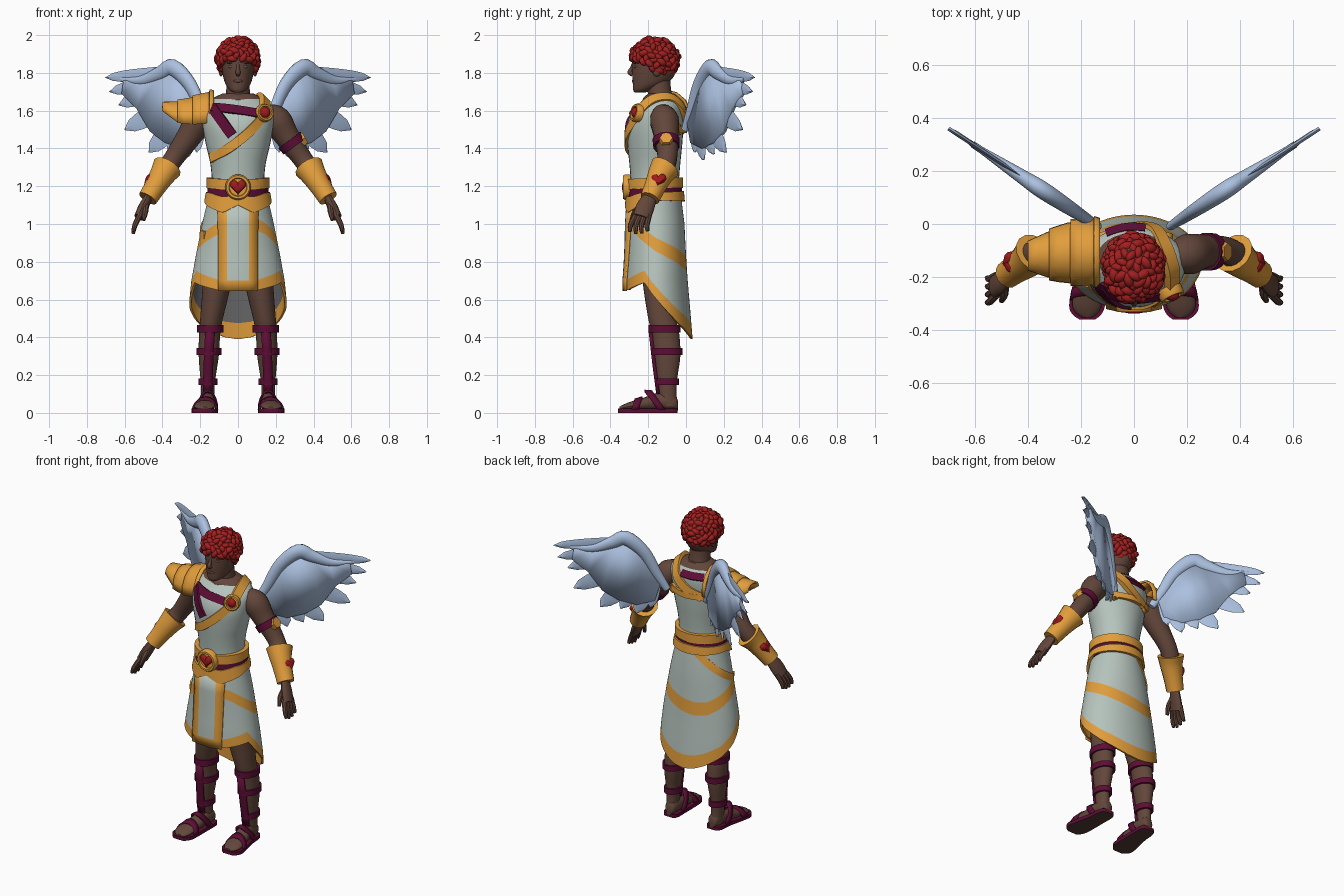
import bpy, bmesh, math, random
from math import sin, cos, pi, radians
from mathutils import Vector, Matrix

if "Cube" in bpy.data.objects:
    bpy.data.objects.remove(bpy.data.objects["Cube"], do_unlink=True)
random.seed(4)
COLOURS = {"skin": (.125, .062, .043), "hair_red": (.36, .014, .014), "cloth": (.47, .55, .51),
           "gold": (.76, .34, .045), "maroon": (.11, .004, .036), "ruby": (.36, .01, .012),
           "feather_blue": (.41, .53, .74), "lining_grey": (.14, .14, .14), "dark_brown": (.085, .045, .034)}
MATS, made = {}, []
for key, rgb in COLOURS.items():
    m = bpy.data.materials.new(key)
    m.use_nodes = True
    m.diffuse_color = (*rgb, 1)
    m.node_tree.nodes["Principled BSDF"].inputs["Base Color"].default_value = (*rgb, 1)
    MATS[key] = m


def finish(name, bm, mats, solid=0):
    bmesh.ops.recalc_face_normals(bm, faces=bm.faces[:])
    me = bpy.data.meshes.new(name)
    bm.to_mesh(me)
    bm.free()
    ob = bpy.data.objects.new(name, me)
    bpy.context.scene.collection.objects.link(ob)
    for k in mats.split():
        me.materials.append(MATS[k])
    if solid:
        mod = ob.modifiers.new("thickness", "SOLIDIFY")
        mod.thickness, mod.offset = solid, 0
    made.append(ob)


def grid(name, rows, mats, rule=None, wrap_u=True, wrap_v=False, cap=False, solid=0):
    bm = bmesh.new()
    vs = [[bm.verts.new(p) for p in r] for r in rows]
    nr, nc = len(vs), len(vs[0])
    for i in range(nr if wrap_v else nr - 1):
        for j in range(nc if wrap_u else nc - 1):
            a, b, k = vs[i], vs[(i + 1) % nr], (j + 1) % nc
            f = bm.faces.new((a[j], a[k], b[k], b[j]))
            f.material_index = int(rule(i, f.calc_center_median())) if rule else 0
    if cap:
        for r in (vs[0], vs[-1]):
            f = bm.faces.new(r)
            f.material_index = int(rule(-1, f.calc_center_median())) if rule else 0
    finish(name, bm, mats, solid)


def spline(keys, k=4):
    out, n = [], len(keys)
    for i in range(n - 1):
        a, b, c, d = (keys[max(0, min(n - 1, i + o))] for o in (-1, 0, 1, 2))
        for s in range(k):
            t = s / k
            out.append(tuple(q + t * (r - p) / 2 + t * t * (p - 2.5 * q + 2 * r - w / 2)
                             + t ** 3 * (w - p + 3 * (q - r)) / 2 for p, q, r, w in zip(a, b, c, d)))
    return out + [tuple(keys[-1])]


def lerp(table, t):
    tab = sorted(table)
    t = max(tab[0][0], min(tab[-1][0], t))
    for a, b in zip(tab, tab[1:]):
        if t <= b[0]:
            f = (t - a[0]) / (b[0] - a[0])
            return [p + (q - p) * f for p, q in zip(a, b)][1:]


def ring(z, cx, cy, rx, ry, n=32):
    return [Vector((cx + rx * sin(2 * pi * j / n), cy - ry * cos(2 * pi * j / n), z)) for j in range(n)]


def loft(name, keys, mats, k=4, rule=None):
    grid(name, [ring(*q) for q in spline(keys, k)], mats, rule, cap=True)


def tube(name, keys, mat, ref=(0, 1, 0), thick=1, n=14, k=4):
    q = spline(keys, k)
    rows = []
    for i, p in enumerate(q):
        t = Vector(q[min(i + 1, len(q) - 1)][:3]) - Vector(q[max(i - 1, 0)][:3])
        side = t.cross(Vector(ref)).normalized()
        up = side.cross(t).normalized()
        rows.append([Vector(p[:3]) + p[3] * (side * cos(2 * pi * j / n) + up * sin(2 * pi * j / n) * thick)
                     for j in range(n)])
    grid(name, rows, mat, cap=True)


def ribbon(name, pts, w, mat, lift=.012):
    q = [Vector(p) for p in spline(pts, 6)]
    rows = []
    for i, p in enumerate(q):
        t = q[min(i + 1, len(q) - 1)] - q[max(i - 1, 0)]
        nrm = (p - Vector((0, -.15, min(p.z, 1.52)))).normalized()
        s = t.cross(nrm).normalized() * w / 2
        rows.append([p - s - nrm * .02, p + s - nrm * .02, p + s + nrm * lift, p - s + nrm * lift])
    grid(name, rows, mat, cap=True)


def ball(name, loc, size, mat):
    bm = bmesh.new()
    bmesh.ops.create_uvsphere(bm, u_segments=18, v_segments=12, radius=1,
                              matrix=Matrix.Translation(loc) @ Matrix.Diagonal((*size, 1)))
    finish(name, bm, mat)


def facing(loc, normal):
    return Matrix.Translation(loc) @ Vector(normal).to_track_quat("Z", "Y").to_matrix().to_4x4()


def medallion(name, loc, normal, r):
    turn = facing(loc, normal)
    prof = [(r, -.02), (r, .008), (r * .9, .018), (r * .72, .018), (r * .66, .006), (.001, .006)]
    grid(name, [[turn @ Vector((a * cos(j * pi / 14), a * sin(j * pi / 14), h)) for j in range(28)]
                for a, h in prof], "gold", cap=True)


def heart(name, loc, normal, r):
    turn, a = facing(loc, normal), [j * pi / 16 for j in range(32)]
    out = [(sin(t) ** 3, (13 * cos(t) - 5 * cos(2 * t) - 2 * cos(3 * t) - cos(4 * t)) / 16 + .1) for t in a]
    grid(name, [[turn @ Vector((x * r * s, y * r * s, h * r)) for x, y in out]
                for s, h in ((1, -.5), (1, .1), (.85, .3), (.5, .4), (.02, .43))], "ruby", cap=True)


# Torso with tunic
BODY = [(1.10, -.165, .16, .133), (1.22, -.165, .14, .128), (1.32, -.165, .147, .135), (1.42, -.165, .17, .145),
        (1.52, -.163, .188, .15), (1.60, -.147, .193, .137), (1.65, -.13, .158, .105), (1.69, -.13, .085, .07)]
loft("tunic_top", [(z, 0, cy, rx, ry) for z, cy, rx, ry in BODY], "cloth skin", rule=lambda i, c: c.z > 1.66)


def chest(x, z, side=-1):
    cy, rx, ry = lerp(BODY, z)
    return (x, cy + side * ry * math.sqrt(max(0, 1 - (x / rx) ** 2)), z)


ribbon("gold_sash", [chest(x, z) for x, z in ((.14, 1.58), (.05, 1.48), (-.05, 1.4), (-.14, 1.35))], .05, "gold")
ribbon("maroon_sash", [chest(x, z) for x, z in ((-.13, 1.61), (-.08, 1.54), (-.03, 1.47))], .055, "maroon")
ribbon("maroon_chest_band", [chest(x, z) for x, z in ((-.13, 1.615), (-.03, 1.605), (.1, 1.585))], .05, "maroon")
ribbon("maroon_back_collar", [chest(x, 1.625, 1) for x in (-.1, -.03, .04)], .045, "maroon")
ribbon("shoulder_strap", [(.14, -.24, 1.60), (.14, -.17, 1.655), (.11, -.08, 1.66), chest(.07, 1.6, 1),
                          chest(0, 1.54, 1), chest(-.09, 1.5, 1)], .055, "gold", .018)
ribbon("back_bar", [chest(x, 1.5, 1) for x in (-.12, 0, .12)], .035, "gold", .02)
medallion("shoulder_brooch", (.14, -.262, 1.588), (.45, -1, .25), .048)
ball("shoulder_brooch_gem", (.143, -.27, 1.59), (.028, .02, .028), "ruby")

# Head
ball("neck_base", (0, -.135, 1.655), (.1, .095, .045), "skin")
loft("neck", [(1.62, 0, -.125, .075, .07), (1.70, 0, -.14, .063, .063), (1.78, 0, -.15, .06, .065)], "skin")
loft("head", [(1.695, 0, -.245, .022, .025), (1.71, 0, -.228, .045, .052), (1.745, 0, -.19, .068, .092),
              (1.80, 0, -.17, .083, .115), (1.86, 0, -.165, .09, .12), (1.92, 0, -.165, .088, .11),
              (1.965, 0, -.165, .05, .07)], "skin")
tube("nose", [(0, -.28, 1.85, .007), (0, -.288, 1.825, .009), (0, -.297, 1.803, .013), (0, -.282, 1.79, .01)],
     "skin", (1, 0, 0))
ball("lips", (0, -.276, 1.757), (.024, .01, .009), "skin")
for s, tag in ((1, "left"), (-1, "right")):
    ball(tag + "_ear", (s * .09, -.155, 1.815), (.013, .024, .034), "skin")
    ball(tag + "_eye", (s * .036, -.268, 1.832), (.015, .009, .007), "lining_grey")
    ball(tag + "_brow", (s * .038, -.268, 1.852), (.022, .01, .004), "dark_brown")

# Curly hair
bm = bmesh.new()
bmesh.ops.create_icosphere(bm, subdivisions=3, radius=1, matrix=Matrix.Translation((0, -.161, 1.89))
                           @ Matrix.Diagonal((.1, .11, .09, 1)))
for i in range(165):
    h, a = 1 - 2 * (i + .5) / 165, i * 2.39996
    d = Vector((math.sqrt(1 - h * h) * cos(a), math.sqrt(1 - h * h) * sin(a), h))
    p = Vector((0, -.166, 1.876)) + Vector((d.x * .102, d.y * .116, d.z * .099)) * random.uniform(.95, 1.05)
    if p.z > lerp([(-1, 1.875), (-.5, 1.85), (0, 1.81), (1, 1.76)], d.y)[0]:
        spin = d.to_track_quat("Z", "Y").to_matrix().to_4x4() @ Matrix.Rotation(random.uniform(0, pi), 4, "Z")
        bmesh.ops.create_icosphere(bm, subdivisions=2, radius=random.uniform(.019, .027),
                                   matrix=Matrix.Translation(p) @ spin @ Matrix.Diagonal((1.25, .75, .95, 1)))
finish("curly_hair", bm, "hair_red")

# Skirt with gold bands and grey lining
SKIRT = [(1.16, -.165, .153, .137), (1.0, -.16, .19, .152), (.85, -.158, .22, .157), (.7, -.158, .247, .167),
         (.55, -.15, .262, .172), (.38, -.142, .264, .178)]
HEM = [(0, .66), (25, .65), (68, .69), (80, .635), (100, .56), (125, .48), (150, .425), (165, .40), (180, .39)]
MID = [(0, 1.03), (45, .98), (90, .89), (150, .81), (175, .785), (195, .775), (215, .785), (270, .88), (360, 1.03)]
N = 96


def skirt(a, z, off=0):
    cy, rx, ry = lerp(SKIRT, z)
    return Vector(((rx + off) * sin(a), cy - (ry + off) * cos(a), z))


def level(table, j):
    return lerp(table, abs((j * 360 / N + 180) % 360 - 180))[0]


def skirt_row(seg, t, off):
    row = []
    for j in range(N):
        mid, half = lerp(MID, j * 360 / N)[0], level([(0, .03), (180, .042)], j)
        hem, wide = level(HEM, j), level([(0, .05), (180, .085)], j)
        stops = (1.18, mid + half, mid - half, hem + wide, hem)
        row.append(skirt(2 * pi * j / N, stops[seg] + (stops[seg + 1] - stops[seg]) * t, off))
    return row


plan = [(0, t / 4) for t in range(4)] + [(1, 0)] + [(2, t / 5) for t in range(5)] + [(3, 0), (3, 1)]
paint = [seg % 2 for seg, t in plan] + [1] + [2] * len(plan)
grid("skirt", [skirt_row(g, t, 0) for g, t in plan] + [skirt_row(g, t, -.012) for g, t in plan[::-1]],
     "cloth gold lining_grey", lambda i, c: paint[i], wrap_v=True)
xs, zs = (-.102, -.055, -.03, 0, .03, .055, .102), (1.12, 1.0, .9, .8, .7, .645)
grid("front_panel", [[skirt(math.asin(x / lerp(SKIRT, z)[1]), z, .007) for x in xs] for z in zs], "cloth gold",
     lambda i, c: abs(c.x) > .055 or c.z < .69, wrap_u=False, solid=.009)
ribbon("wrap_edge", [skirt(radians(a), z) for a, z in ((200, 1.13), (225, 1.06), (250, 1.0), (280, .95), (300, .94))],
       .045, "gold", .006)


# Belt
def belt(name, low, high, off, mat):
    grid(name, [[skirt(2 * pi * j / N, level(tab, j), o) for j in range(N)]
                for tab, o in ((high, off), (low, off), (low, -.02), (high, -.02))], mat, wrap_v=True)


belt("belt_top", [(0, 1.18), (90, 1.19), (180, 1.19)], [(0, 1.235), (90, 1.245), (180, 1.245)], .013, "gold")
belt("belt_sash", [(0, 1.1), (180, 1.14)], [(0, 1.2), (180, 1.2)], .006, "maroon")
belt("belt_lower", [(0, 1.1), (25, 1.06), (40, 1.075), (90, 1.125), (180, 1.12)],
     [(0, 1.15), (30, 1.145), (60, 1.165), (180, 1.175)], .017, "gold")
medallion("belt_buckle", (0, -.315, 1.195), (0, -1, 0), .068)
heart("belt_buckle_heart", (0, -.32, 1.195), (0, -1, 0), .043)

LEG = [(1.0, .085, -.155, .08, .1), (.7, .11, -.14, .075, .09), (.5, .14, -.125, .06, .075),
       (.42, .15, -.108, .056, .072), (.3, .155, -.10, .053, .07), (.15, .16, -.1, .037, .05), (.03, .16, -.09, .036, .045)]
FOOT = [(-.043, .155, .018, .05), (-.055, .155, .032, .08), (-.09, .157, .04, .09), (-.15, .16, .042, .095),
        (-.22, .168, .05, .07), (-.30, .177, .056, .045), (-.335, .178, .042, .03), (-.353, .176, .018, .02)]
FEATHERS = [(.40, 1.80, .70, 1.775, .034), (.38, 1.77, .68, 1.70, .04), (.36, 1.73, .63, 1.63, .045),
            (.31, 1.66, .60, 1.50, .055), (.27, 1.60, .47, 1.38, .055),
            (.24, 1.58, .37, 1.37, .045), (.22, 1.57, .29, 1.34, .045), (.20, 1.58, .22, 1.38, .035)]

for s, tag in ((1, "left"), (-1, "right")):
    def side(keys):
        return [(s * q[0], *q[1:]) for q in keys]

    # Legs and strapped sandals
    loft(tag + "_leg", [(z, s * cx, *r) for z, cx, *r in LEG], "skin")
    for z, h in ((.445, .019), (.325, .018), (.165, .018)):
        cx, cy, rx, ry = lerp(LEG, z)
        loft(tag + "_leg_strap", [(z + o, s * cx, cy, rx + .012, ry + .012) for o in (-h, h)], "maroon", 1)
    shin = [(z, *lerp(LEG, z)) for z in (.44, .33, .24, .16, .1)]
    grid(tag + "_shin_strap", [[(s * cx + w, cy - ry - .008 + abs(w) * .3, z) for w in (-.024, 0, .024)]
                               for z, cx, cy, rx, ry in shin], "maroon", wrap_u=False, solid=.012)
    foot = spline(FOOT, 3)
    grid(tag + "_foot", [[(s * cx + w * cos(a * pi / 8), y, .012 + h / 2 + h / 2 * sin(a * pi / 8)) for a in range(16)]
                         for y, cx, w, h in foot], "skin", cap=True)
    grid(tag + "_sandal_sole", [[(s * cx + e * (w + .012), y * 1.02, z) for e, z in
                                 ((-1, 0), (1, 0), (1, .022), (-1, .022))] for y, cx, w, h in foot],
         "maroon dark_brown", lambda i, c: c.z < .005, cap=True)
    for y0, slant in ((-.27, .02), (-.13, -.07)):
        rows = []
        for y in (y0 - .02, y0 + .02):
            cx, w, h = lerp(FOOT, y)
            rows.append([(s * cx + (w + .007) * cos(a * pi / 10), y + slant * sin(a * pi / 10),
                          .018 + (h + .004) * sin(a * pi / 10)) for a in range(11)])
        grid(tag + "_foot_strap", rows, "maroon", wrap_u=False, solid=.012)

    # Arms, hands and bracers
    tube(tag + "_arm", side([(.15, -.13, 1.585, .055), (.203, -.115, 1.55, .077), (.258, -.105, 1.465, .066),
                             (.345, -.10, 1.34, .052), (.40, -.135, 1.26, .054), (.475, -.19, 1.14, .034)]), "skin")
    tube(tag + "_palm", side([(.47, -.186, 1.15, .035), (.50, -.215, 1.09, .048), (.525, -.235, 1.035, .046)]),
         "skin", (1, 0, 0), .55)
    for f in range(4):
        o, drop = (f - 1.5) * .024, .012 * abs(f - 1.4)
        tube(tag + "_finger", side([(.518, -.23 + o, 1.05, .015), (.545, -.25 + o * 1.2, .995, .014),
                                    (.555, -.25 + o * 1.3, .943 + drop, .009)]), "skin", (1, 0, 0), n=8)
    tube(tag + "_thumb", side([(.49, -.215, 1.11, .018), (.49, -.265, 1.07, .016), (.50, -.29, 1.02, .01)]),
         "skin", (1, 0, 0), n=8)
    tube(tag + "_bracer", side([(.375, -.11, 1.30, .08), (.40, -.135, 1.26, .068), (.44, -.165, 1.195, .057),
                                (.478, -.192, 1.135, .052)]), "gold")
    heart(tag + "_bracer_heart", (s * .473, -.146, 1.232), (s, -.15, .45), .04)

    # Wings
    def wing(x, z, o=0):
        return Vector((s * (x - .55 * o), .655 * (x - .15) + .84 * o, z))

    top = ((.17, 1.55), (.25, 1.74), (.33, 1.83), (.40, 1.80), (.50, 1.76), (.60, 1.76))
    low = ((.2, 1.43), (.29, 1.40), (.38, 1.43), (.46, 1.49), (.53, 1.61), (.61, 1.69))
    grid(tag + "_wing_web", [[wing(*p) for p in edge] for edge in (top, low)], "feather_blue",
         wrap_u=False, solid=.026)
    for i, (bx, bz, tx, tz, w) in enumerate(FEATHERS):
        px, pz = Vector((bz - tz, tx - bx)).normalized() * w
        rows = []
        for t in range(9):
            f, c, o = t / 8, math.sqrt(1.005 - (t / 8) ** 3.5), (i % 2) * .002
            x, z = bx + (tx - bx) * f, bz + (tz - bz) * f
            rows.append([wing(x + px * c, z + pz * c, o), wing(x, z, o + .008),
                         wing(x - px * c, z - pz * c, o), wing(x, z, o - .008)])
        grid(tag + "_feather", rows, "feather_blue", cap=True)
    arm = [(.14, 1.50, .022), (.19, 1.60, .03), (.255, 1.74, .038), (.345, 1.828, .045), (.41, 1.80, .038),
           (.51, 1.76, .026), (.62, 1.765, .012)]
    tube(tag + "_wing_arm", [(*wing(x, z), r) for x, z, r in arm], "feather_blue", (-s * .55, .84, 0), .75)
    medallion(tag + "_wing_mount", chest(s * .115, 1.5, 1), (s * .3, 1, 0), .032)

# Arm band on the left upper arm
tube("arm_band", [(.272, -.105, 1.445, .073), (.298, -.104, 1.41, .07)], "maroon", k=1)
bm = bmesh.new()
bmesh.ops.create_cone(bm, cap_ends=True, segments=6, radius1=.042, radius2=.034, depth=.03,
                      matrix=Matrix.Translation((.342, -.105, 1.45)) @ Matrix.Rotation(radians(60), 4, "Y"))
finish("arm_band_plate", bm, "gold")

# Layered angular plates on the right shoulder
SHELL = [(.14, -.108, 1.56, .115, .13), (.24, -.108, 1.548, .108, .113), (.31, -.115, 1.548, .088, .096),
         (.40, -.12, 1.605, .045, .03)]
for name, x0, x1, grow in (("rim", .13, .152, .012), ("inner", .14, .24, .006), ("middle", .21, .32, .002),
                           ("outer", .29, .40, -.002)):
    rows = []
    for t in range(4):
        x = x0 + (x1 - x0) * t / 3
        cy, cz, ry, rz = lerp(SHELL, x)
        g = grow + .008 * t / 3
        rows.append([(-x, cy + (ry + g) * sin(radians(a)), cz + (rz + g) * cos(radians(a)))
                     for a in range(-100, 101, 25)])
    grid("shoulder_plate_" + name, rows, "gold", wrap_u=False, solid=.012)

# Smooth shading with crisp edges
bpy.ops.object.select_all(action="DESELECT")
for ob in made:
    ob.select_set(True)
bpy.context.view_layer.objects.active = made[0]
bpy.ops.object.shade_smooth_by_angle(angle=radians(40))
